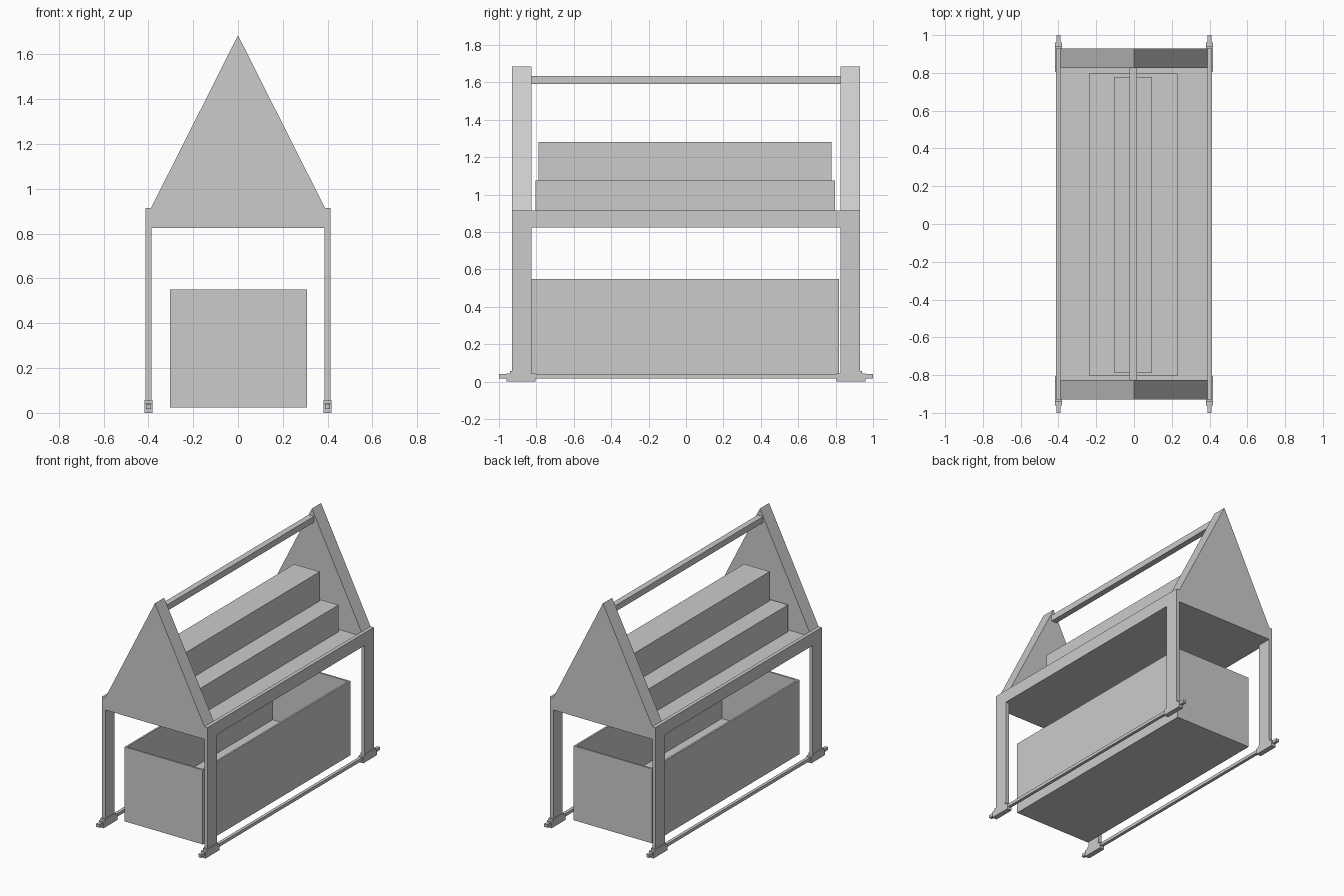
import bpy, bmesh

if "Cube" in bpy.data.objects:
    bpy.data.objects.remove(bpy.data.objects["Cube"])


def mesh_object(name, verts, faces):
    mesh = bpy.data.meshes.new(name)
    mesh.from_pydata(verts, [], faces)
    bm = bmesh.new()
    bm.from_mesh(mesh)
    bmesh.ops.recalc_face_normals(bm, faces=bm.faces)
    bm.to_mesh(mesh)
    bm.free()
    obj = bpy.data.objects.new(name, mesh)
    bpy.context.collection.objects.link(obj)
    return obj


def prism(name, profile, axis, a, b):
    """Extrude a 2D profile along y (xz profile) or z (xy profile)."""
    n = len(profile)
    place = (lambda p, t: (p[0], t, p[1])) if axis == 'y' else (lambda p, t: (p[0], p[1], t))
    verts = [place(p, t) for t in (a, b) for p in profile]
    faces = [list(range(n)), list(range(n, 2 * n))]
    faces += [(i, (i + 1) % n, n + (i + 1) % n, n + i) for i in range(n)]
    return mesh_object(name, verts, faces)


def box(name, x0, x1, y0, y1, z0, z1):
    return prism(name, [(x0, y0), (x1, y0), (x1, y1), (x0, y1)], 'z', z0, z1)


def open_box(name, x0, x1, y0, y1, z0, z1, wall, floor):
    """Bin with inset rim and sunken floor."""
    obj = box(name, x0, x1, y0, y1, z0, z1)
    bm = bmesh.new()
    bm.from_mesh(obj.data)
    top = max(bm.faces, key=lambda f: f.calc_center_median().z)
    bmesh.ops.inset_region(bm, faces=[top], thickness=wall)
    new = bmesh.ops.extrude_discrete_faces(bm, faces=[top])['faces'][0]
    for v in new.verts:
        v.co.z = floor
    bm.to_mesh(obj.data)
    bm.free()


# Triangular end panels
gable = [(-0.388, 0.825), (0.388, 0.825), (0.388, 0.915), (0, 1.685), (-0.388, 0.915)]
prism("front_gable", gable, 'y', -0.93, -0.827)
prism("back_gable", gable, 'y', 0.827, 0.93)

for sx, side in ((-1, "left"), (1, "right")):
    def xs(half):
        return sx * 0.4 - half, sx * 0.4 + half

    # Side rail and ground rod
    box(side + "_side_rail", *xs(0.013), -0.93, 0.93, 0.825, 0.915)
    box(side + "_ground_rod", *xs(0.011), -1.0, 1.0, 0.018, 0.04)
    for sy, end in ((-1, "front"), (1, "back")):
        def ys(a, b):
            return sorted((sy * a, sy * b))

        # Legs with stepped feet
        tag = f"{end}_{side}"
        box(tag + "_leg", *xs(0.013), *ys(0.827, 0.93), 0.01, 0.825)
        box(tag + "_foot", *xs(0.018), *ys(0.805, 0.96), 0.0, 0.045)
        box(tag + "_foot_collar", *xs(0.018), *ys(0.827, 0.94), 0.045, 0.057)

# Deck and stepped top block
box("deck", -0.388, 0.388, -0.828, 0.828, 0.825, 0.885)
box("lower_step", -0.237, 0.23, -0.805, 0.797, 0.885, 1.075)
box("upper_step", -0.105, 0.096, -0.788, 0.778, 1.075, 1.282)

# Ridge bar between the gables
box("ridge_bar", -0.025, 0.017, -0.83, 0.83, 1.592, 1.635)

# Open bin below
open_box("lower_bin", -0.304, 0.308, -0.835, 0.817, 0.023, 0.55, 0.018, 0.12)
